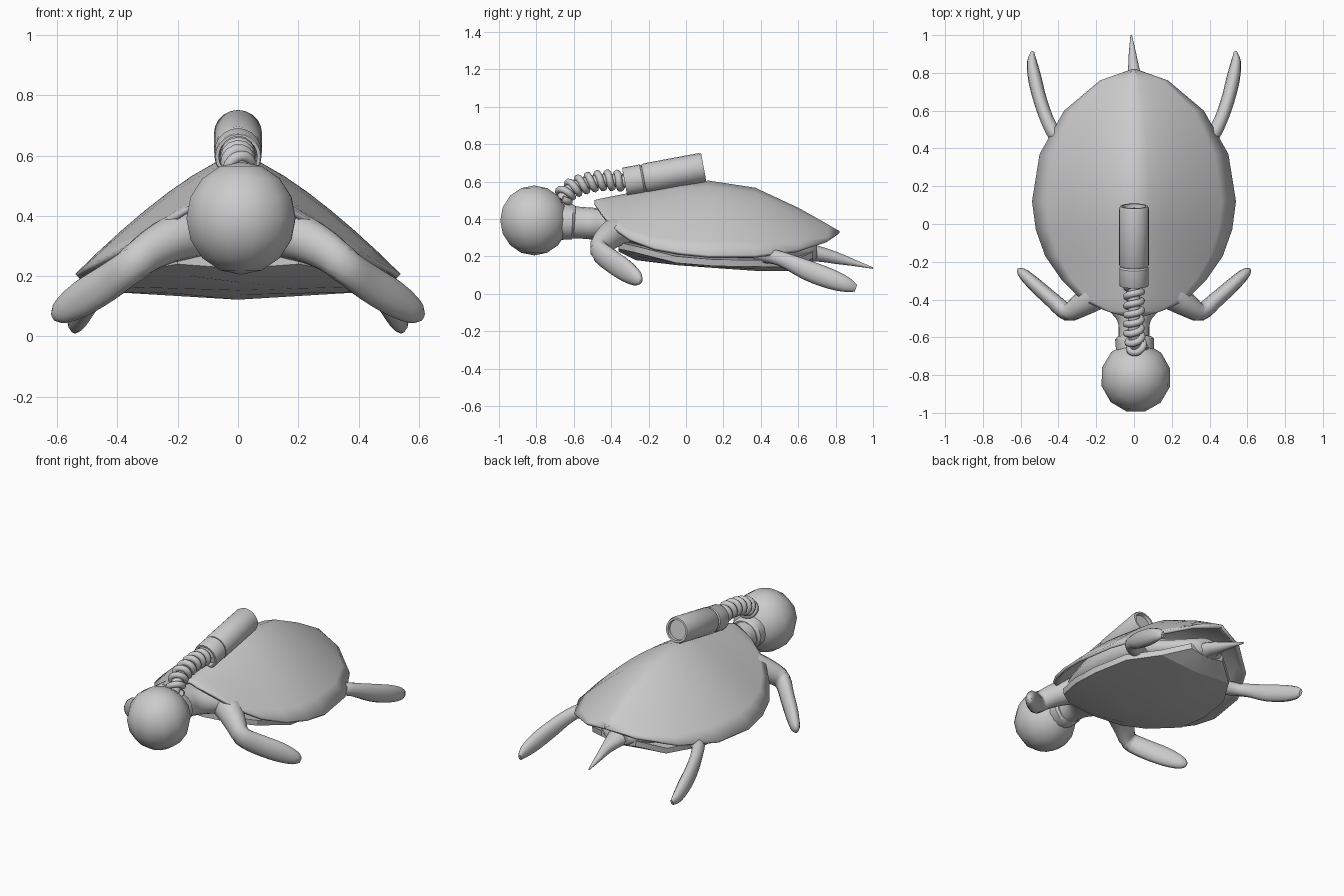
import bpy, bmesh
from math import sin, cos, pi, radians
from mathutils import Vector, Matrix

if "Cube" in bpy.data.objects:
    bpy.data.objects.remove(bpy.data.objects["Cube"])


def finish(name, bm, angle=40):
    bmesh.ops.recalc_face_normals(bm, faces=bm.faces)
    me = bpy.data.meshes.new(name)
    bm.to_mesh(me)
    bm.free()
    me.shade_smooth()
    me.set_sharp_from_angle(angle=radians(angle))
    ob = bpy.data.objects.new(name, me)
    bpy.context.collection.objects.link(ob)
    return ob


def loft(name, rings, closed=True, caps=True, angle=40):
    """Skin a list of equally long point rings."""
    bm = bmesh.new()
    rows = [[bm.verts.new(p) for p in r] for r in rings]
    n = len(rows[0])
    for a, b in zip(rows, rows[1:]):
        for i in range(n if closed else n - 1):
            j = (i + 1) % n
            bm.faces.new((a[i], a[j], b[j], b[i]))
    if caps:
        bm.faces.new(rows[0])
        bm.faces.new(rows[-1])
    return finish(name, bm, angle)


def smooth_path(pts, steps):
    """Catmull-Rom interpolation of tuples."""
    pts = [Vector(p) for p in pts]
    ext = [2 * pts[0] - pts[1]] + pts + [2 * pts[-1] - pts[-2]]
    out = []
    for k in range(len(pts) - 1):
        p0, p1, p2, p3 = ext[k:k + 4]
        for s in range(steps):
            t = s / steps
            out.append(0.5 * (2 * p1 + (p2 - p0) * t + (2 * p0 - 5 * p1 + 4 * p2 - p3) * t * t
                              + (3 * p1 - p0 - 3 * p2 + p3) * t ** 3))
    return out + [pts[-1]]


def tube(name, pts, sides=12, ref=(0, 0, 1), angle=60):
    """Elliptical tube; each point is x, y, z, thickness radius, width radius."""
    rings = []
    for i, p in enumerate(pts):
        c = Vector(p[:3])
        t = Vector(pts[min(i + 1, len(pts) - 1)][:3]) - Vector(pts[max(i - 1, 0)][:3])
        u = t.cross(Vector(ref)).normalized()
        v = u.cross(t).normalized()
        rings.append([c + u * p[3] * cos(2 * pi * k / sides) + v * p[4] * sin(2 * pi * k / sides)
                      for k in range(sides)])
    return loft(name, rings, angle=angle)


def mirror_x(ob):
    m = ob.modifiers.new("mirror", 'MIRROR')
    m.use_axis[0] = True


# Upper shell: y, half width, rim height, ridge height
shell_rows = [(-.49, .05, .478, .50), (-.46, .15, .44, .508), (-.40, .28, .365, .52),
              (-.30, .38, .295, .54), (-.17, .47, .247, .562), (-.03, .52, .222, .588),
              (.12, .54, .207, .605), (.37, .50, .207, .567), (.60, .37, .237, .46),
              (.76, .18, .29, .37), (.82, .01, .325, .335)]
ts = [i / 7 for i in range(-7, 8)]
shell = loft("upper_shell",
             [[(w * t, y, r + (h - r) * (1 - abs(t) ** 1.35)) for t in ts]
              for y, w, r, h in shell_rows], closed=False, caps=False, angle=50)
if sum((p.normal.z for p in shell.data.polygons)) < 0:
    shell.data.flip_normals()
sol = shell.modifiers.new("thickness", 'SOLIDIFY')
sol.thickness = .02
sol.offset = -1

# Belly plate: y, half width, edge height, centre height
belly_rows = [(-.36, .20, .24, .225), (-.27, .32, .22, .18), (-.05, .41, .165, .153),
              (.15, .42, .148, .138), (.38, .38, .145, .122), (.57, .26, .14, .122),
              (.68, .12, .19, .17)]
rings = []
for y, w, e, c in belly_rows:
    rings.append([(-w, y, e), (-w * .5, y, (e + c) / 2), (0, y, c), (w * .5, y, (e + c) / 2),
                  (w, y, e), (w * 1.02, y, e + .035), (0, y, e + .06), (-w * 1.02, y, e + .035)])
loft("belly_plate", rings, angle=25)

# Soft body with neck
body = [(0, -.64, .382, .085, .088), (0, -.57, .38, .082, .085), (0, -.50, .375, .095, .085),
        (0, -.40, .365, .19, .09), (0, -.25, .345, .28, .11), (0, 0, .30, .37, .14),
        (0, .3, .28, .36, .12), (0, .55, .235, .24, .08), (0, .70, .235, .09, .055)]
tube("body_and_neck", smooth_path(body, 3), 16)

# Tail
tail = [(0, .55, .235, .10, .07), (0, .70, .215, .065, .045), (0, .80, .192, .034, .034),
        (-.008, .90, .165, .02, .018), (-.015, 1.0, .137, .004, .004)]
tube("tail", smooth_path(tail, 2), 10)

# Front flippers
front = [(.08, -.30, .355, .09, .09), (.20, -.375, .33, .08, .08), (.29, -.435, .285, .062, .068),
         (.355, -.465, .235, .048, .06), (.43, -.405, .18, .042, .064),
         (.52, -.325, .125, .038, .062), (.585, -.265, .083, .029, .043),
         (.61, -.243, .066, .012, .018)]
mirror_x(tube("front_flippers", smooth_path(front, 3), 12))

# Back flippers
back = [(.28, .40, .21, .05, .05), (.40, .46, .20, .042, .04), (.45, .53, .178, .036, .042),
        (.495, .65, .125, .036, .054), (.525, .77, .08, .036, .054),
        (.54, .86, .048, .026, .04), (.537, .908, .03, .01, .02)]
mirror_x(tube("back_flippers", smooth_path(back, 3), 12))

# Round helmet and its collar
bm = bmesh.new()
bmesh.ops.create_uvsphere(bm, u_segments=12, v_segments=8, radius=.187,
                          matrix=Matrix.Translation((.01, -.812, .392)) @ Matrix.Rotation(.25, 4, 'Z'))
finish("helmet", bm, 180)
collar = [(.005, -.665, .386, .10, .10), (.003, -.61, .384, .103, .097), (.003, -.595, .383, .09, .088)]
tube("helmet_collar", collar, 14, angle=30)

# Coiled air hose around a thin core
core = smooth_path([(.02, -.665, .50), (.01, -.635, .545), (0, -.57, .58), (0, -.48, .602),
                    (0, -.40, .607), (0, -.31, .60)], 24)
tube("hose_core", [(*p, .033, .033) for p in core[::6]], 10, ref=(1, 0, 0))
coil = []
lengths = [0]
for a, b in zip(core, core[1:]):
    lengths.append(lengths[-1] + (b - a).length)
for i, p in enumerate(core):
    t = (core[min(i + 1, len(core) - 1)] - core[max(i - 1, 0)]).normalized()
    u = t.cross(Vector((1, 0, 0))).normalized()
    v = u.cross(t)
    ang = 2 * pi * 8 * lengths[i] / lengths[-1]
    q = p + (u * sin(ang) + v * cos(ang)) * .040
    coil.append((*q, .019, .019))
tube("hose_coil", coil, 8, ref=(0, .97, .22), angle=80)


# Air tank: turned profiles (distance along axis, radius), tilted up to the rear
def turned(name, profile, sides=20):
    m = Matrix.Translation((0, -.328, .597)) @ Matrix.Rotation(radians(10.5), 4, 'X')
    loft(name, [[m @ Vector((r * cos(2 * pi * k / sides), d, r * sin(2 * pi * k / sides)))
                 for k in range(sides)] for d, r in profile], angle=35)


turned("air_tank", [(.10, .06), (.105, .074), (.115, .080), (.415, .080), (.43, .074),
                    (.43, .062), (.41, .060)])
turned("tank_valve_cap", [(.03, .045), (.03, .060), (0, .064), (0, .075), (.005, .078),
                          (.095, .078), (.105, .07)])
